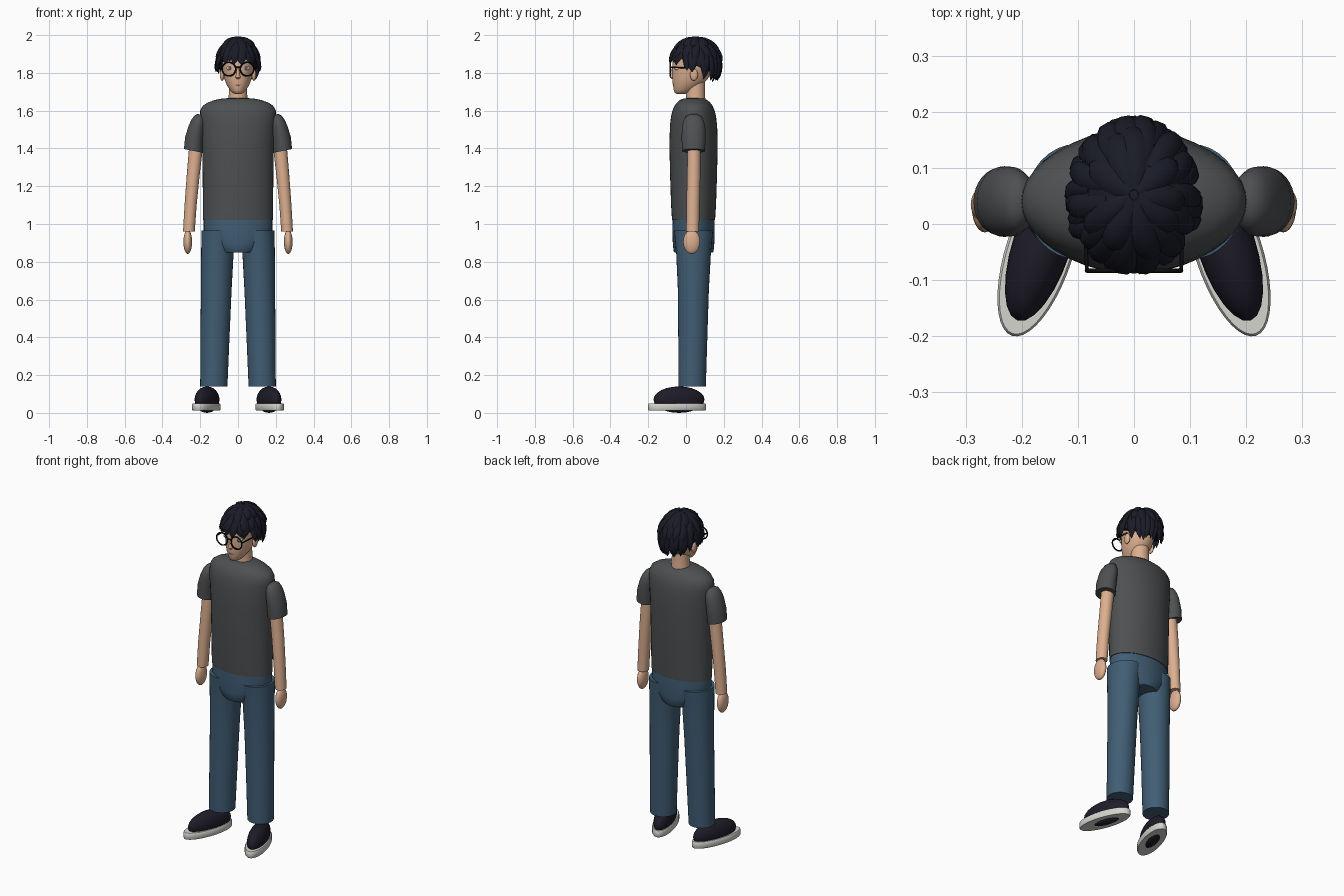
import bpy, bmesh, math, random
from mathutils import Vector, Matrix

if "Cube" in bpy.data.objects:
    bpy.data.objects.remove(bpy.data.objects["Cube"])

random.seed(4)


def mat(name, rgb):
    m = bpy.data.materials.new(name)
    m.diffuse_color = (*rgb, 1)
    m.use_nodes = True
    m.node_tree.nodes["Principled BSDF"].inputs["Base Color"].default_value = m.diffuse_color
    return m


SHIRT = mat("charcoal_cloth", (0.075, 0.08, 0.083))
DENIM = mat("blue_denim", (0.052, 0.11, 0.175))
SKIN = mat("skin", (0.72, 0.43, 0.28))
HAIR = mat("dark_hair", (0.010, 0.011, 0.020))
SHOE = mat("dark_canvas", (0.013, 0.012, 0.022))
SOLE = mat("white_rubber", (0.66, 0.66, 0.62))
FRAME = mat("black_frame", (0.004, 0.004, 0.005))
WHITE = mat("eye_white", (0.8, 0.8, 0.8))
IRIS = mat("blue_iris", (0.08, 0.16, 0.25))
LIP = mat("lip", (0.42, 0.17, 0.13))


def finish(bm, name, material, angle=45):
    bmesh.ops.recalc_face_normals(bm, faces=bm.faces)
    me = bpy.data.meshes.new(name)
    bm.to_mesh(me)
    bm.free()
    me.materials.append(material)
    me.shade_smooth()
    me.set_sharp_from_angle(angle=math.radians(angle))
    ob = bpy.data.objects.new(name, me)
    bpy.context.collection.objects.link(ob)
    return ob


def skin_rings(bm, rings):
    """Join closed point rings into a capped tube."""
    vs = [[bm.verts.new(p) for p in r] for r in rings]
    n = len(vs[0])
    for a, b in zip(vs, vs[1:]):
        for i in range(n):
            bm.faces.new((a[i], a[(i + 1) % n], b[(i + 1) % n], b[i]))
    bm.faces.new(vs[0])
    bm.faces.new(vs[-1])


def loft(name, material, rings, slope=0, n=32):
    """Rings are (z, centre x, centre y, radius x, radius y)."""
    bm = bmesh.new()
    pts = []
    for z, cx, cy, rx, ry in rings:
        ring = []
        for i in range(n):
            a = 2 * math.pi * i / n
            dx = rx * math.cos(a)
            ring.append((cx + dx, cy + ry * math.sin(a), z + slope * dx))
        pts.append(ring)
    skin_rings(bm, pts)
    return finish(bm, name, material)


def ball(name, material, loc, r, turn=0, seg=24):
    bm = bmesh.new()
    bmesh.ops.create_uvsphere(bm, u_segments=seg, v_segments=seg // 2, radius=1)
    bm.transform(Matrix.Translation(loc) @ Matrix.Rotation(turn, 4, 'Z')
                 @ Matrix.Diagonal((*r, 1)))
    return finish(bm, name, material)


def rod(name, material, a, b, r):
    a, b = Vector(a), Vector(b)
    bm = bmesh.new()
    bmesh.ops.create_cone(bm, cap_ends=True, segments=8, radius1=r, radius2=r,
                          depth=(b - a).length)
    bm.transform(Matrix.Translation((a + b) / 2)
                 @ (b - a).to_track_quat('Z', 'Y').to_matrix().to_4x4())
    return finish(bm, name, material)


def mirrored(rings, s):
    return [(z, s * cx, cy, rx, ry) for z, cx, cy, rx, ry in rings]


# Shirt body
loft("shirt_body", SHIRT, [
    (1.02, 0, .04, .186, .114), (1.10, 0, .04, .186, .119),
    (1.25, 0, .04, .187, .124), (1.42, 0, .04, .190, .128),
    (1.52, 0, .04, .198, .125), (1.57, 0, .04, .201, .119),
    (1.60, 0, .04, .200, .112), (1.625, 0, .04, .187, .101),
    (1.643, 0, .04, .160, .088), (1.656, 0, .04, .125, .073),
    (1.664, 0, .04, .085, .055), (1.667, 0, .04, .045, .03)], n=40)

# Hips of the trousers
loft("hips", DENIM, [
    (.848, 0, .04, .098, .100), (.855, 0, .04, .106, .106),
    (.90, 0, .04, .165, .110), (.965, 0, .04, .182, .112),
    (1.03, 0, .04, .182, .110)], n=40)

# Neck and head
loft("neck", SKIN, [(1.64, 0, .052, .054, .054), (1.68, 0, .05, .049, .05),
                    (1.76, 0, .05, .048, .05)])
loft("head", SKIN, [
    (1.688, 0, -.025, .016, .022), (1.694, 0, -.020, .029, .039),
    (1.71, 0, -.008, .043, .057), (1.735, 0, .008, .059, .077),
    (1.77, 0, .022, .073, .095), (1.82, 0, .033, .081, .104),
    (1.87, 0, .034, .083, .106), (1.92, 0, .035, .075, .090),
    (1.96, 0, .035, .045, .055)])
loft("nose", SKIN, [(1.768, 0, -.066, .010, .010), (1.776, 0, -.070, .014, .016),
                    (1.79, 0, -.070, .010, .014), (1.835, 0, -.064, .005, .008)], n=12)
ball("mouth", LIP, (0, -.0665, 1.737), (.018, .004, .003))

# Glasses bridge
rod("glasses_bridge", FRAME, (-.013, -.083, 1.83), (.013, -.083, 1.83), .0035)

for s, side in ((-1, "left"), (1, "right")):
    # Arm: sleeve, forearm, hand
    loft("sleeve_" + side, SHIRT, mirrored([
        (1.387, .236, .040, .050, .061), (1.45, .231, .040, .049, .063),
        (1.51, .219, .040, .043, .062), (1.545, .210, .040, .037, .055),
        (1.568, .204, .040, .027, .042), (1.58, .201, .040, .012, .02)], s), .2 * s)
    loft("forearm_" + side, SKIN, mirrored([
        (.96, .260, .035, .031, .034), (1.10, .251, .037, .032, .035),
        (1.25, .238, .041, .034, .035), (1.42, .221, .043, .037, .035)], s))
    ball("hand_" + side, SKIN, (s * .266, .03, .905), (.023, .045, .064))

    # Trouser leg
    loft("trouser_leg_" + side, DENIM, mirrored([
        (.14, .128, .032, .072, .073), (.40, .122, .036, .077, .077),
        (.65, .115, .039, .081, .082), (.85, .109, .04, .086, .092),
        (.965, .100, .04, .093, .103)], s))

    # Shoe and its oval sole
    turn = s * math.radians(18)
    ball("shoe_" + side, SHOE, (s * .164, -.037, .07), (.052, .142, .07), turn)
    sole = loft("sole_" + side, SOLE, [
        (.012, 0, 0, .056, .156), (.018, 0, 0, .06, .16),
        (.045, 0, 0, .06, .16), (.051, 0, 0, .056, .156)], n=40)
    sole.data.transform(Matrix.Translation((s * .168, -.047, 0))
                        @ Matrix.Rotation(turn, 4, 'Z'))

    # Ear and eye
    ball("ear_" + side, SKIN, (s * .084, .042, 1.79), (.012, .021, .032))
    ball("eye_" + side, WHITE, (s * .043, -.047, 1.825), (.018, .013, .011))
    ball("iris_" + side, IRIS, (s * .043, -.0575, 1.825), (.008, .004, .008), seg=16)

    # Round spectacle rim and temple
    bm = bmesh.new()
    rim = []
    for i in range(33):
        a = 2 * math.pi * (i % 32) / 32
        rim.append([(s * .048 + (.036 + .004 * math.cos(b)) * math.cos(a),
                     -.083 + .004 * math.sin(b),
                     1.82 + (.036 + .004 * math.cos(b)) * math.sin(a))
                    for b in (k * math.pi / 4 for k in range(8))])
    skin_rings(bm, rim)
    bmesh.ops.delete(bm, geom=[f for f in bm.faces if len(f.verts) > 4], context='FACES_ONLY')
    bmesh.ops.remove_doubles(bm, verts=bm.verts, dist=1e-5)
    finish(bm, "glasses_rim_" + side, FRAME)
    rod("glasses_temple_" + side, FRAME, (s * .084, -.083, 1.83), (s * .088, .045, 1.825), .0035)

# Hair cap, cut along a line rising toward the forehead
C, R = Vector((0, .052, 1.86)), Vector((.106, .128, .129))
bm = bmesh.new()
bmesh.ops.create_uvsphere(bm, u_segments=32, v_segments=16, radius=1)
bm.transform(Matrix.Translation(C) @ Matrix.Diagonal((*R, 1)))
cut = bmesh.ops.bisect_plane(bm, geom=bm.verts[:] + bm.edges[:] + bm.faces[:],
                             plane_co=(0, 0, 1.862), plane_no=(0, .45, 1), clear_inner=True)
bmesh.ops.holes_fill(bm, edges=[e for e in bm.edges if e.is_boundary], sides=0)
finish(bm, "hair_cap", HAIR)


def lock(bm, phi, t0, t1, width, lift):
    """Tapered lock that follows the skull and flicks out at its tip."""
    out = Vector((math.cos(phi), math.sin(phi), 0))
    across = Vector((-math.sin(phi), math.cos(phi), 0))
    sway = random.uniform(-.018, .018)
    rings, steps = [], 7
    for i in range(steps + 1):
        u = i / steps
        th = math.radians(t0 + (t1 - t0) * u)
        d = out * math.sin(th) + Vector((0, 0, math.cos(th)))
        k = .98 + lift * u ** 2
        c = C + Vector((d.x * R.x, d.y * R.y, d.z * R.z)) * k + across * sway * u * u
        w = width * (.5 + 1.1 * u) * math.sqrt(max(0, 1 - u ** 2.2)) + .0008
        h = min(.012, w * .5)
        rings.append([c + across * w * math.cos(a) + d * h * math.sin(a)
                      for a in (j * math.pi / 3 for j in range(6))])
    skin_rings(bm, rings)


# Three overlapping rows of locks, longest at the nape
bm = bmesh.new()
for n, t0, t1, width, lift in ((9, 4, 62, .024, .07), (15, 28, 88, .021, .12)):
    for i in range(n):
        lock(bm, 2 * math.pi * (i + random.uniform(-.2, .2)) / n, t0,
             t1 + random.uniform(-8, 8), width, lift)
for i in range(27):
    phi = 2 * math.pi * (i + random.uniform(-.2, .2)) / 27
    end = 113 + 22 * math.sin(phi) + random.uniform(-6, 6)
    lock(bm, phi, 50, end, .018, .20 if math.sin(phi) > -.6 else .11)
finish(bm, "hair_locks", HAIR, 60)
